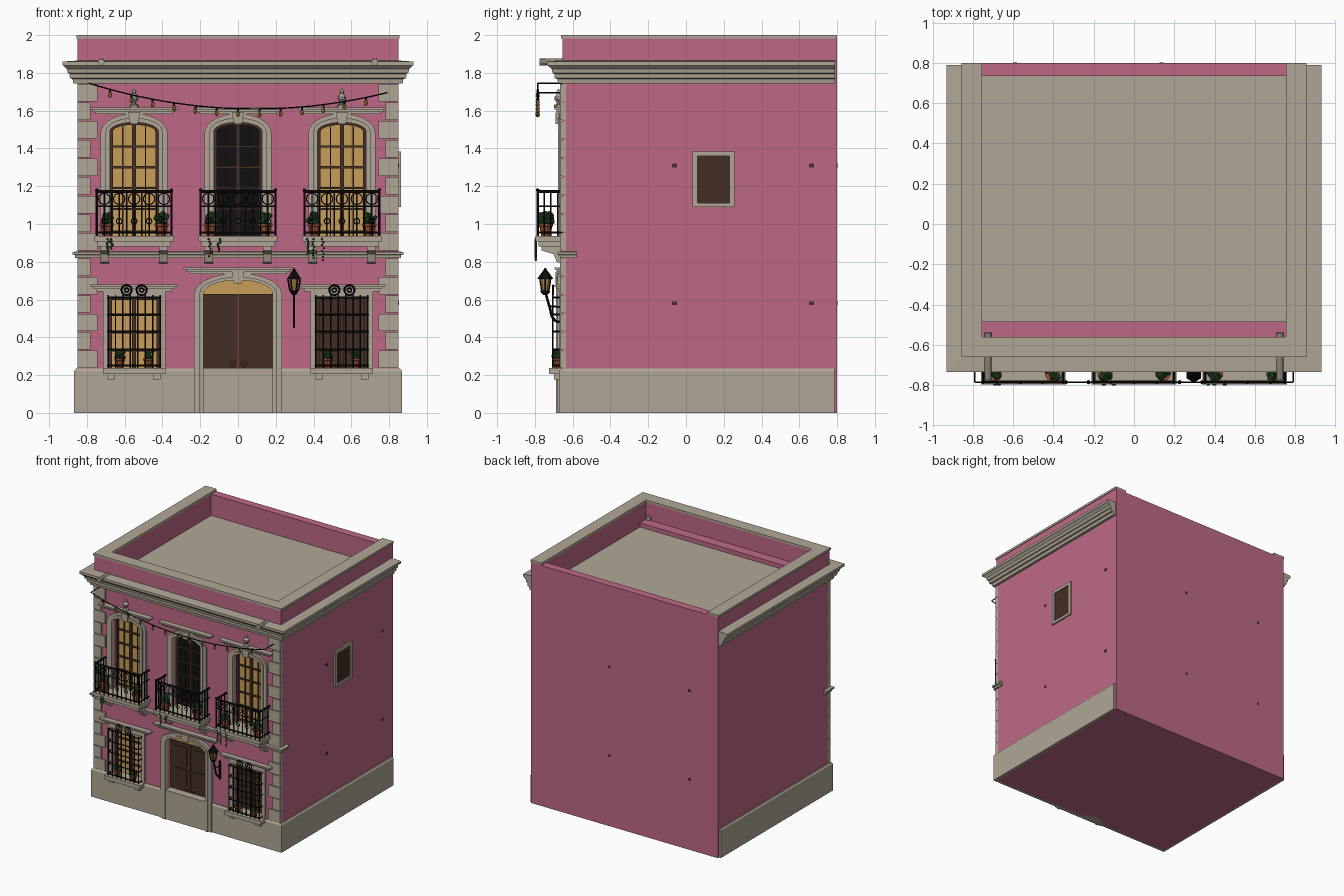
import bpy, bmesh, math, random
from mathutils import Vector, Matrix

if "Cube" in bpy.data.objects:
    bpy.data.objects.remove(bpy.data.objects["Cube"])
random.seed(4)

def material(name, r, g, b):
    m = bpy.data.materials.new(name)
    lin = [((c / 255 + 0.055) / 1.055) ** 2.4 if c > 10 else c / 255 / 12.92 for c in (r, g, b)]
    m.diffuse_color = (*lin, 1)
    m.use_nodes = True
    m.node_tree.nodes["Principled BSDF"].inputs["Base Color"].default_value = m.diffuse_color
    return m

PINK = material("pink_stucco", 190, 105, 134)
STONE = material("stone", 176, 167, 150)
WOOD = material("dark_wood", 68, 46, 36)
GOLD = material("lit_glass", 200, 158, 88)
DARK = material("dark_glass", 17, 17, 19)
IRON = material("black_iron", 12, 12, 13)
CLAY = material("terracotta", 158, 80, 50)
LEAF = material("leaf_green", 42, 84, 42)
BRASS = material("brass", 176, 130, 62)
RED = material("red_flower", 165, 40, 50)

HX, FY = 0.85, -0.655      # half width and front wall plane

class Part:
    """Collects shapes in one mesh object of one colour."""
    def __init__(self, name, mat):
        self.name, self.mat, self.bm = name, mat, bmesh.new()
    def grid(self, loops, close=False):
        vs = [[self.bm.verts.new(p) for p in l] for l in loops]
        k, n = len(vs[0]), len(vs)
        for i in range(n if close else n - 1):
            a, b = vs[i], vs[(i + 1) % n]
            for j in range(k):
                self.bm.faces.new((a[j], a[(j + 1) % k], b[(j + 1) % k], b[j]))
        if not close:
            self.bm.faces.new(vs[0])
            self.bm.faces.new(vs[-1])
    def box(self, x0, x1, y0, y1, z0, z1):
        self.grid([[(x0, y, z0), (x1, y, z0), (x1, y, z1), (x0, y, z1)] for y in (y0, y1)])
    def prism(self, pts, y0, y1):
        self.grid([[(x, y, z) for x, z in pts] for y in (y0, y1)])
    def band(self, inner, outer, y0, y1):
        self.grid([[(a, y0, b), (c, y0, d), (c, y1, d), (a, y1, b)] for (a, b), (c, d) in zip(inner, outer)])
    def rod(self, a, b, r, n=6, r2=None):
        a, b = Vector(a), Vector(b)
        m = Matrix.Translation((a + b) / 2) @ (b - a).to_track_quat('Z', 'Y').to_matrix().to_4x4()
        bmesh.ops.create_cone(self.bm, cap_ends=True, segments=n, radius1=r,
                              radius2=r if r2 is None else r2, depth=(b - a).length, matrix=m)
    def tube(self, pts, r, n=5):
        for a, b in zip(pts, pts[1:]):
            self.rod(a, b, r, n)
    def lathe(self, x, y, prof, n=10):
        for (r1, z1), (r2, z2) in zip(prof, prof[1:]):
            self.rod((x, y, z1), (x, y, z2), r1, n, r2)
    def ring(self, x, y, z, R, r, n=14):
        self.grid([[(x + (R + r * math.cos(b)) * math.cos(a), y + r * math.sin(b),
                     z + (R + r * math.cos(b)) * math.sin(a))
                    for b in (0, 1.571, 3.142, 4.712)] for a in [i * math.tau / n for i in range(n)]], True)
    def ball(self, c, r, sub=1):
        bmesh.ops.create_icosphere(self.bm, subdivisions=sub, radius=r, matrix=Matrix.Translation(c))
    def sweep(self, prof, yb):
        # profile (offset, z) swept around left side, front and right side
        self.grid([[(s * (HX + o), yb if back else FY - o, z) for o, z in prof]
                   for s, back in ((-1, 1), (-1, 0), (1, 0), (1, 1))])
    def done(self):
        bmesh.ops.recalc_face_normals(self.bm, faces=self.bm.faces)
        me = bpy.data.meshes.new(self.name)
        self.bm.to_mesh(me)
        me.materials.append(self.mat)
        ob = bpy.data.objects.new(self.name, me)
        bpy.context.collection.objects.link(ob)
        return ob

def arch(cx, hw, z0, zs, rise, n=14):
    return ([(cx - hw, z0)] + [(cx - hw * math.cos(math.pi * i / n), zs + rise * math.sin(math.pi * i / n))
            for i in range(n + 1)] + [(cx + hw, z0)])

def rect(cx, hw, z0, z1):
    return [(cx - hw, z0), (cx - hw, z1), (cx + hw, z1), (cx + hw, z0)]

BAYS = (-0.55, 0, 0.55)

# walls with recessed openings
body = Part("walls", PINK); body.box(-HX, HX, FY, 0.8, 0, 1.8); body = body.done()
cut = Part("opening_cutter", PINK)
for x in BAYS:
    cut.prism(arch(x, 0.13, 0.935, 1.49, 0.05), -0.7, -0.595)
for x in (-0.55, 0.55):
    cut.prism(rect(x, 0.135, 0.235, 0.615), -0.7, -0.595)
cut.prism(arch(0, 0.185, 0.237, 0.63, 0.075), -0.7, -0.595)
cut = cut.done(); cut.hide_render = True; cut.hide_viewport = True
mod = body.modifiers.new("openings", 'BOOLEAN')
mod.operation, mod.object, mod.solver = 'DIFFERENCE', cut, 'EXACT'

# parapet and roof
p = Part("parapet", PINK)
p.sweep([(-0.09, 1.79), (0, 1.79), (0, 1.985), (-0.09, 1.985)], 0.8)
p.box(-0.76, 0.76, 0.735, 0.8, 1.79, 1.98)
p.box(-0.76, 0.76, -0.565, -0.485, 1.79, 1.84)
p.done()
p = Part("roof", STONE); p.box(-0.76, 0.76, -0.485, 0.735, 1.79, 1.805); p.done()
p = Part("coping", STONE); p.sweep([(-0.095, 1.982), (0.006, 1.982), (0.006, 2), (-0.095, 2)], 0.8); p.done()

# main cornice, string course and plinth
p = Part("cornice", STONE)
p.sweep([(-0.01, 1.745), (0.022, 1.745), (0.026, 1.768), (0.04, 1.772), (0.042, 1.795), (0.052, 1.8),
         (0.056, 1.82), (0.075, 1.838), (0.08, 1.84), (0.08, 1.86), (-0.01, 1.866)], 0.79)
p.done()
p = Part("string_course", STONE)
p.sweep([(-0.01, 0.82), (0.012, 0.82), (0.014, 0.835), (0.025, 0.838), (0.025, 0.852), (-0.01, 0.856)], -0.58)
p.done()
p = Part("plinth", STONE)
p.sweep([(-0.005, 0), (0.017, 0), (0.017, 0.222), (0.008, 0.235), (-0.005, 0.235)], 0.785)
p.box(-0.2, 0.2, -0.68, -0.6, 0, 0.238)
p.done()

# corner quoins, alternately long and short
p = Part("quoins", STONE)
for z0, z1, n in ((0.235, 0.82, 6), (0.856, 1.745, 9)):
    h = (z1 - z0) / n
    for i in range(n):
        w = 0.105 if i % 2 == 0 else 0.068
        for s in (-1, 1):
            a, b = sorted((s * (HX + 0.001), s * (HX - w)))
            p.box(a, b, FY - 0.012, FY + 0.02, z0 + i * h + 0.003, z0 + (i + 1) * h - 0.003)
p.done()

# stone surrounds, hoods, keystones and sills
s = Part("opening_surrounds", STONE)
def hood(x, z, hw):
    for dz, dh, w, y in ((0, 0.012, hw - 0.03, 0.02), (0.012, 0.023, hw - 0.015, 0.03), (0.023, 0.036, hw, 0.042)):
        s.box(x - w, x + w, FY - y, FY + 0.01, z + dz, z + dh)
def keystone(x, z0, z1):
    s.prism([(x - 0.02, z0), (x + 0.02, z0), (x + 0.033, z1), (x - 0.033, z1)], FY - 0.035, FY)
for x in BAYS:
    s.band(arch(x, 0.15, 0.935, 1.49, 0.07), arch(x, 0.178, 0.935, 1.48, 0.105), FY - 0.014, FY + 0.01)
    s.band(arch(x, 0.128, 0.935, 1.49, 0.048), arch(x, 0.151, 0.935, 1.49, 0.072), FY - 0.022, FY + 0.01)
    keystone(x, 1.53, 1.59)
    hood(x, 1.582, 0.235)
for x in (-0.55, 0.55):
    s.band(rect(x, 0.133, 0.235, 0.613), rect(x, 0.165, 0.235, 0.645), FY - 0.014, FY + 0.01)
    hood(x, 0.643, 0.23)
    s.box(x - 0.165, x + 0.165, -0.725, -0.6, 0.205, 0.237)
    for d in (-0.12, 0.12):
        s.box(x + d - 0.02, x + d + 0.02, -0.7, FY, 0.178, 0.205)
s.band(arch(0, 0.183, 0, 0.63, 0.073), arch(0, 0.205, 0, 0.63, 0.09), FY - 0.033, FY + 0.01)
s.band(arch(0, 0.2, 0, 0.63, 0.088), arch(0, 0.232, 0, 0.63, 0.11), FY - 0.025, FY + 0.01)
keystone(0, 0.685, 0.745)
hood(0, 0.735, 0.29)
s.done()
p = Part("finials", STONE)
for x in (-0.55, 0.55):
    p.lathe(x, -0.675, [(0.024, 1.615), (0.024, 1.63), (0.01, 1.635), (0.01, 1.645), (0.022, 1.66),
                        (0.022, 1.672), (0.008, 1.69), (0.012, 1.7), (0.002, 1.715)])
p.done()
p = Part("roof_spouts", STONE)
for x in (-0.725, 0.725):
    p.rod((x, -0.775, 1.857), (x, -0.54, 1.862), 0.018, 10)
p.done()

# glazing and timber
lit, dark, wood = Part("lit_panes", GOLD), Part("dark_panes", DARK), Part("window_frames_and_door", WOOD)
for x in BAYS:
    (dark if x == 0 else lit).prism(arch(x, 0.129, 0.936, 1.49, 0.049), -0.603, -0.596)
    wood.band(arch(x, 0.112, 0.95, 1.49, 0.035), arch(x, 0.129, 0.936, 1.49, 0.049), -0.62, -0.597)
    wood.box(x - 0.011, x + 0.011, -0.618, -0.6, 0.936, 1.532)
    for z in (0.96, 1.08, 1.19, 1.3, 1.41):
        wood.box(x - 0.12, x + 0.12, -0.614, -0.6, z - 0.006, z + 0.006)
    for d in (-0.06, 0.06):
        wood.box(x + d - 0.003, x + d + 0.003, -0.612, -0.6, 0.936, 1.515)
for x, part in ((-0.55, lit), (0.55, wood)):
    part.box(x - 0.134, x + 0.134, -0.603, -0.596, 0.236, 0.614)
    wood.band(rect(x, 0.118, 0.236, 0.598), rect(x, 0.134, 0.236, 0.614), -0.62, -0.597)
    wood.box(x - 0.01, x + 0.01, -0.618, -0.6, 0.236, 0.61)
    for z in (0.33, 0.425, 0.52):
        wood.box(x - 0.13, x + 0.13, -0.614, -0.6, z - 0.006, z + 0.006)
lit.prism(arch(0, 0.184, 0.62, 0.63, 0.074), -0.603, -0.596)
for d in (-1, 1):
    a, b = sorted((d * 0.002, d * 0.184))
    wood.box(a, b, -0.615, -0.597, 0.238, 0.63)
    for z0, z1 in ((0.27, 0.42), (0.45, 0.6)):
        wood.box(a + 0.03, b - 0.03, -0.622, -0.61, z0, z1)
# small side window and wall spots
wood.box(HX, HX + 0.005, 0.055, 0.235, 1.105, 1.365)
for u in (-0.06, 0.665):
    for z in (0.58, 1.31):
        wood.box(HX - 0.01, HX + 0.002, u - 0.013, u + 0.013, z - 0.01, z + 0.01)
        wood.box(-u - 0.537 - 0.01 if u > 0 else 0.127, -u - 0.537 - 0.01 + 0.6325 if u > 9 else (-0.58 if u > 0 else 0.147),
                 0.79, 0.802, z - 0.01, z + 0.01) if u < 0 else wood.box(-0.6, -0.58, 0.79, 0.802, z - 0.01, z + 0.01)
for part in (lit, dark, wood):
    part.done()
p = Part("side_window_frame", STONE)
for y0, y1, z0, z1 in ((0.035, 0.06, 1.09, 1.385), (0.23, 0.257, 1.09, 1.385), (0.06, 0.23, 1.09, 1.112), (0.06, 0.23, 1.36, 1.385)):
    p.box(HX - 0.005, HX + 0.014, y0, y1, z0, z1)
p.done()

# balconies
slab, rail = Part("balcony_slabs", STONE), Part("iron_railings", IRON)
for x in BAYS:
    slab.box(x - 0.21, x + 0.21, -0.797, -0.595, 0.907, 0.936)
    slab.box(x - 0.195, x + 0.195, -0.782, FY, 0.88, 0.907)
    for d in (-0.155, 0.155):
        slab.grid([[(x + d + e, y, z) for y, z in ((FY, 0.79), (-0.685, 0.8), (-0.7, 0.84), (-0.765, 0.86),
                    (-0.765, 0.882), (FY, 0.882))] for e in (-0.022, 0.022)])
    for z, r in ((0.955, 0.006), (1.095, 0.004), (1.172, 0.008)):
        rail.tube([(x - 0.198, FY, z), (x - 0.198, -0.785, z), (x + 0.198, -0.785, z), (x + 0.198, FY, z)], r, 6)
    for i in range(11):
        rail.rod((x - 0.198 + i * 0.0396, -0.785, 0.936), (x - 0.198 + i * 0.0396, -0.785, 1.17), 0.0042)
    for d in (-0.198, 0.198):
        rail.rod((x + d, -0.785, 0.936), (x + d, -0.785, 1.178), 0.007)
        rail.ball((x + d, -0.785, 1.18), 0.01)
        for y in (-0.75, -0.715, -0.68):
            rail.rod((x + d, y, 0.936), (x + d, y, 1.17), 0.004)
    for i in range(5):
        rail.ring(x - 0.158 + i * 0.079, -0.786, 1.015, 0.015, 0.003)
        rail.ring(x - 0.158 + i * 0.079, -0.786, 1.133, 0.03, 0.003)
slab.done()
# lower window grilles
for x in (-0.55, 0.55):
    for i in range(8):
        u = x - 0.138 + i * 0.0394
        rail.rod((u, -0.705, 0.237), (u, -0.705, 0.625), 0.0045)
    for z in (0.25, 0.335, 0.43, 0.52, 0.61):
        rail.tube([(x - 0.14, FY, z), (x - 0.14, -0.705, z), (x + 0.14, -0.705, z), (x + 0.14, FY, z)], 0.005)
    for d in (-0.04, 0.04):
        rail.ring(x + d, -0.705, 0.65, 0.027, 0.005)
        rail.ring(x + d, -0.705, 0.65, 0.011, 0.004)
rail.done()

# flower pots with foliage and trailing vines
pot, leaf, flower = Part("flower_pots", CLAY), Part("foliage", LEAF), Part("blossoms", RED)
spots = [(x + d, -0.742, 0.936, 1.35) for x in BAYS for d in (-0.145, 0.145)]
spots += [(x + d, -0.68, 0.238, 1) for x in (-0.55, 0.55) for d in (-0.075, 0.075)]
for k, (x, y, z, f) in enumerate(spots):
    pot.lathe(x, y, [(0.018 * f, z), (0.025 * f, z + 0.038 * f), (0.029 * f, z + 0.039 * f), (0.029 * f, z + 0.05 * f)])
    for i in range(16):
        a, r = random.uniform(0, 6.28), random.uniform(0, 0.024) * f
        c = (x + r * math.cos(a), y + r * math.sin(a), z + random.uniform(0.052, 0.085) * f)
        leaf.ball(c, random.uniform(0.009, 0.015) * f)
        if k in (0, 4, 5) and i % 4 == 0:
            flower.ball((c[0], c[1] - 0.012, c[2] + 0.008), 0.008)
for x, l in ((-0.69, 0.08), (-0.67, 0.05), (-0.15, 0.09), (-0.1, 0.06), (0.37, 0.08), (0.4, 0.1), (0.45, 0.11)):
    for i in range(8):
        leaf.ball((x + random.uniform(-0.006, 0.006), -0.795, 0.92 - l * i / 7), 0.007)
for part in (pot, leaf, flower):
    part.done()

# wall lantern
LX, LY = 0.297, -0.745
p = Part("lantern_iron", IRON)
p.box(LX - 0.006, LX + 0.006, -0.667, FY, 0.45, 0.6)
p.tube([(LX, -0.66, 0.48), (LX, -0.69, 0.485), (LX, -0.71, 0.51), (LX, -0.722, 0.56), (LX, LY, 0.64)], 0.007, 6)
p.rod((LX, FY, 0.56), (LX, -0.722, 0.565), 0.005)
p.lathe(LX, LY, [(0.012, 0.625), (0.025, 0.64), (0.025, 0.648)], 6)
p.lathe(LX, LY, [(0.042, 0.71), (0.036, 0.72), (0.012, 0.752), (0.004, 0.768)], 6)
for i in range(6):
    a = i * math.tau / 6
    c, q = math.cos(a), math.sin(a)
    p.rod((LX + 0.022 * c, LY + 0.022 * q, 0.645), (LX + 0.034 * c, LY + 0.034 * q, 0.712), 0.004, 4)
p.done()
p = Part("lantern_glass", GOLD); p.rod((LX, LY, 0.647), (LX, LY, 0.711), 0.02, 6, 0.031); p.done()

# string of lights with wall hooks, door handles
wire, bulb = Part("light_string", IRON), Part("bulbs_and_handles", BRASS)
def hang(t):
    return Vector((-0.79 + 1.58 * t, -0.785, 1.745 - 0.05 * t - 0.44 * 0.25 * 4 * t * (1 - t)))
wire.tube([hang(i / 32) for i in range(33)], 0.004)
for t in (0, 1):
    e = hang(t)
    wire.rod((e.x, FY, e.z), e, 0.004)
for i in range(1, 14):
    c = hang(i / 14)
    wire.rod(c, c - Vector((0, 0, 0.016)), 0.006)
    bulb.rod(c - Vector((0, 0, 0.014)), c - Vector((0, 0, 0.036)), 0.007, 8, 0.011)
    bulb.ball(c - Vector((0, 0, 0.034)), 0.0105)
for d in (-0.03, 0.03):
    bulb.ring(d, -0.628, 0.26, 0.013, 0.004)
    bulb.ball((d, -0.63, 0.28), 0.01)
wire.done()
bulb.done()
